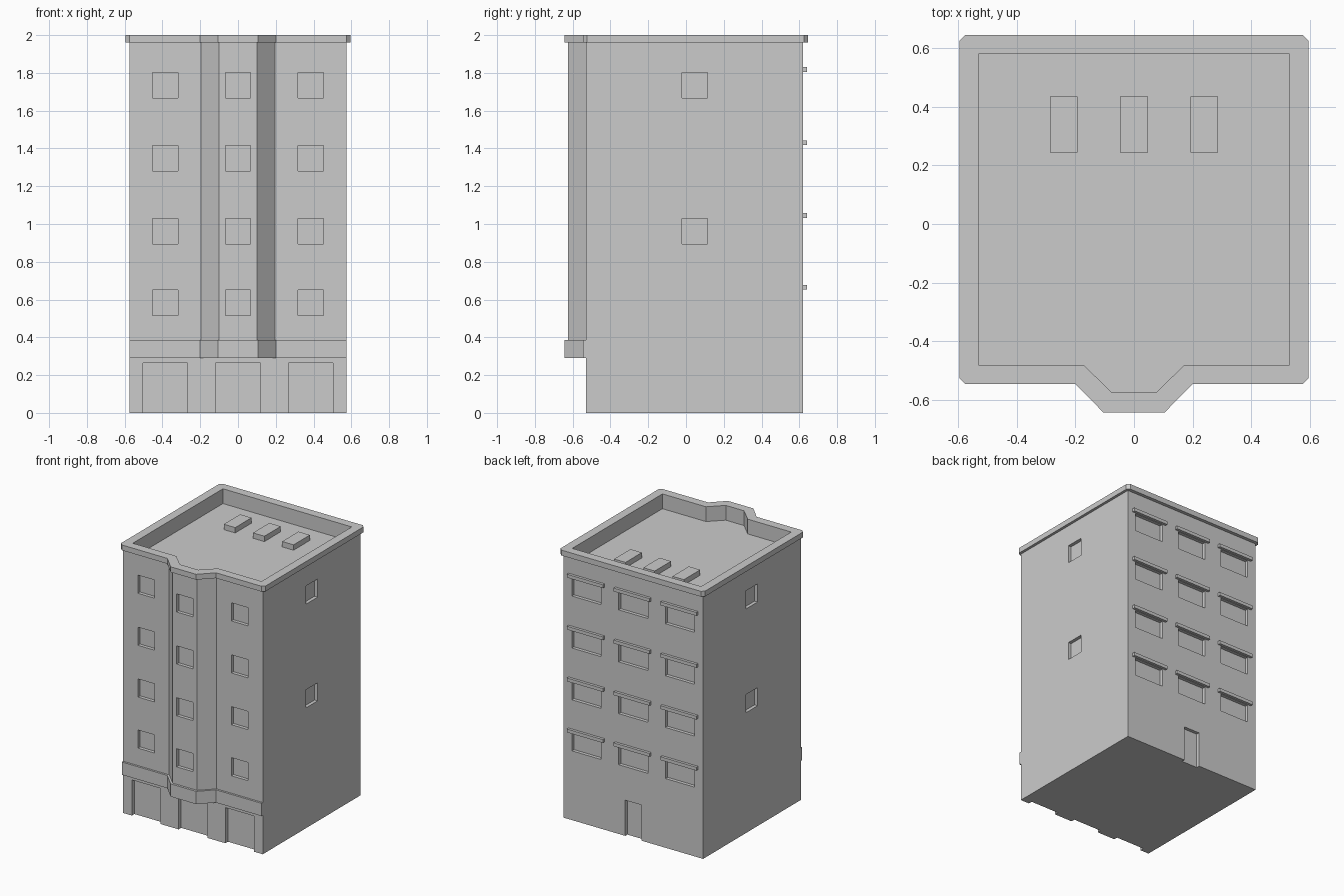
import bpy, bmesh

if "Cube" in bpy.data.objects:
    bpy.data.objects.remove(bpy.data.objects["Cube"])


def add_box(bm, x0, x1, y0, y1, z0, z1):
    add_prism(bm, [(x0, y0), (x1, y0), (x1, y1), (x0, y1)], z0, z1)


def add_prism(bm, outline, z0, z1):
    face = bm.faces.new([bm.verts.new((x, y, z0)) for x, y in outline])
    ext = bmesh.ops.extrude_face_region(bm, geom=[face], use_keep_orig=True)
    top = [g for g in ext["geom"] if isinstance(g, bmesh.types.BMVert)]
    bmesh.ops.translate(bm, verts=top, vec=(0, 0, z1 - z0))


def make(name, bm):
    bmesh.ops.recalc_face_normals(bm, faces=bm.faces)
    mesh = bpy.data.meshes.new(name)
    bm.to_mesh(mesh)
    bm.free()
    ob = bpy.data.objects.new(name, mesh)
    bpy.context.collection.objects.link(ob)
    return ob


def prism(name, outline, z0, z1):
    bm = bmesh.new()
    add_prism(bm, outline, z0, z1)
    return make(name, bm)


def boolean(ob, other, operation):
    mod = ob.modifiers.new(operation.lower(), 'BOOLEAN')
    mod.operation, mod.object, mod.solver = operation, other, 'EXACT'
    bpy.context.view_layer.objects.active = ob
    bpy.ops.object.modifier_apply(modifier=mod.name)
    bpy.data.objects.remove(other)


def mirrored(half):
    """Close a right-hand half outline by mirroring it across x = 0."""
    return half + [(-x, y) for x, y in reversed(half)]


W, FRONT, BACK, BAY = 0.575, -0.53, 0.62, -0.625
COLS = (-0.385, 0, 0.385)
ROWS = (0.515, 0.895, 1.28, 1.667)
WIN = 0.135
ROOF = 1.89
DEPTH = 0.025
inner = mirrored([(0.075, -0.575), (0.172, -0.48), (0.53, -0.48), (0.53, 0.58)])

# Main block with the projecting front bay
body = prism("building_body", mirrored([(W, FRONT), (W, BACK)]), 0, 1.96)
bay = prism("bay", mirrored([(0.1, BAY), (0.195, FRONT), (0.195, -0.3)]), 0.29, 1.96)
boolean(body, bay, 'UNION')
boolean(body, prism("roof_cutter", inner, ROOF, 2.1), 'DIFFERENCE')

# Recessed windows and doors
bm = bmesh.new()
h = WIN / 2
for i, z in enumerate(ROWS):
    for x in COLS:
        y = FRONT if x else BAY
        add_box(bm, x - h, x + h, y - 0.03, y + DEPTH, z, z + WIN)
        add_box(bm, x - 0.12, x + 0.12, BACK - DEPTH, BACK + 0.05, z, z + WIN)
    if i % 2:
        for s in (-1, 1):
            xs = sorted((s * (W - DEPTH), s * (W + 0.05)))
            add_box(bm, *xs, 0.047 - h, 0.047 + h, z, z + WIN)
for x in COLS:
    add_box(bm, x - 0.118, x + 0.118, FRONT - 0.05, FRONT + 0.03, -0.05, 0.265)
add_box(bm, -0.066, 0.066, BACK - DEPTH, BACK + 0.05, -0.05, 0.265)
boolean(body, make("opening_cutter", bm), 'DIFFERENCE')

# Parapet coping with clipped corners
coping = prism("parapet_coping", mirrored([
    (0.105, -0.642), (0.2, -0.545), (0.575, -0.545), (0.595, -0.525),
    (0.595, 0.625), (0.575, 0.645)]), 1.96, 2.0)
boolean(coping, prism("coping_cutter", inner, 1.8, 2.1), 'DIFFERENCE')

# Belt band above the shop fronts, following the bay
prism("front_belt", mirrored([
    (0.105, -0.642), (0.2, -0.545), (W, -0.545), (W, FRONT),
    (0.195, FRONT), (0.1, BAY)]), 0.29, 0.385)

# Ledges over the rear windows
bm = bmesh.new()
for z in ROWS:
    for x in COLS:
        add_box(bm, x - 0.148, x + 0.148, BACK, BACK + 0.02, z + WIN + 0.003, z + WIN + 0.028)
make("rear_window_ledges", bm)

# Roof skylights
bm = bmesh.new()
for x in (-0.24, 0, 0.24):
    add_box(bm, x - 0.047, x + 0.047, 0.243, 0.435, ROOF, ROOF + 0.04)
make("roof_skylights", bm)
